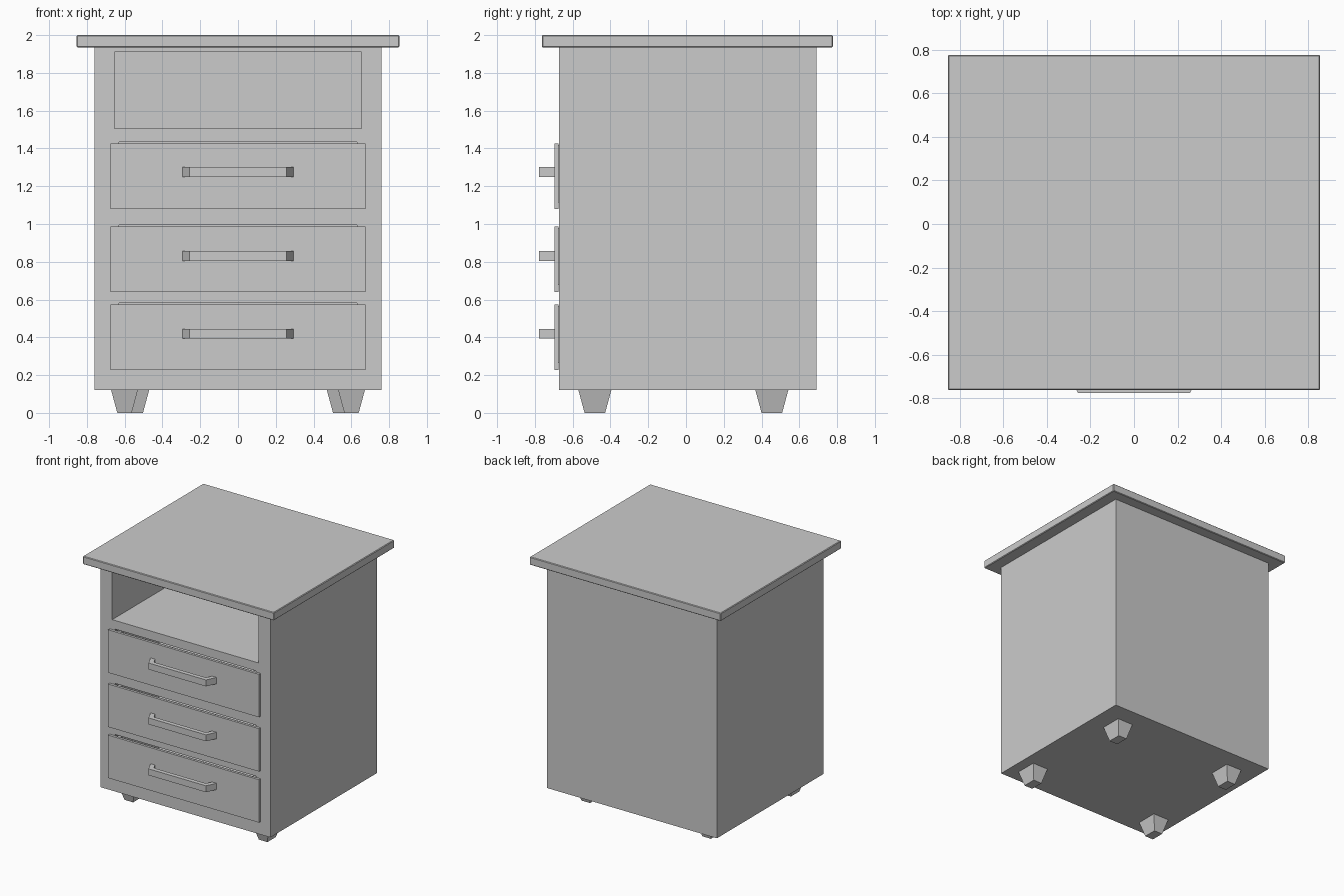
import bpy, bmesh

if "Cube" in bpy.data.objects:
    bpy.data.objects.remove(bpy.data.objects["Cube"])


def link(name, bm):
    bmesh.ops.recalc_face_normals(bm, faces=bm.faces)
    mesh = bpy.data.meshes.new(name)
    bm.to_mesh(mesh)
    bm.free()
    obj = bpy.data.objects.new(name, mesh)
    bpy.context.scene.collection.objects.link(obj)
    return obj


def box(name, x, y, z, taper=0.0):
    """Box from (min, max) ranges; taper insets the bottom face."""
    bm = bmesh.new()
    bmesh.ops.create_cube(bm, size=1)
    for v in bm.verts:
        t = taper if v.co.z < 0 else 0.0
        for i, (lo, hi) in enumerate((x, y, z)):
            inset = t if i < 2 else 0.0
            v.co[i] = lo + inset if v.co[i] < 0 else hi - inset
    return link(name, bm)


def cut(target, cutter):
    cutter.hide_render = True
    cutter.hide_viewport = False
    cutter.display_type = 'WIRE'
    mod = target.modifiers.new("cut", 'BOOLEAN')
    mod.operation = 'DIFFERENCE'
    mod.solver = 'EXACT'
    mod.object = cutter
    bpy.context.view_layer.objects.active = target
    bpy.ops.object.modifier_apply(modifier=mod.name)
    bpy.data.objects.remove(cutter, do_unlink=True)


def handle(name, z0, z1, y_back, y_front):
    """Bracket-shaped pull: a U profile with slanted ends, extruded upward."""
    ym = y_front + 0.035
    right = [(0.257, y_front), (0.296, y_back), (0.257, y_back), (0.232, ym)]
    pts = right + [(-x, y) for x, y in reversed(right)]
    bm = bmesh.new()
    face = bm.faces.new([bm.verts.new((x, y, z0)) for x, y in pts])
    ext = bmesh.ops.extrude_face_region(bm, geom=[face])
    verts = [g for g in ext["geom"] if isinstance(g, bmesh.types.BMVert)]
    bmesh.ops.translate(bm, verts=verts, vec=(0, 0, z1 - z0))
    return link(name, bm)


# Carcass with an open shelf niche
FRONT = -0.672
body = box("cabinet_body", (-0.76, 0.76), (FRONT, 0.69), (0.122, 1.935))
cut(body, box("niche_cutter", (-0.655, 0.655), (-0.8, 0.62), (1.505, 1.91)))

# Overhanging top board with a tiny edge bevel
top = box("top_board", (-0.855, 0.855), (-0.763, 0.777), (1.935, 2.0))
bev = top.modifiers.new("edge", 'BEVEL')
bev.width = 0.005
bev.segments = 1

# Drawers: opening, tray, front panel and handle
for i, (z0, zh) in enumerate(((0.228, 0.393), (0.641, 0.805), (1.08, 1.249)), 1):
    z1 = z0 + 0.347
    cut(body, box("drawer_cutter", (-0.63, 0.63), (-0.8, 0.62), (z0 + 0.03, z1 + 0.008)))
    tray = box(f"drawer_tray_{i}", (-0.62, 0.62), (-0.685, 0.60), (z0 + 0.035, z1 - 0.01))
    cut(tray, box("tray_cutter", (-0.59, 0.59), (-0.655, 0.57), (z0 + 0.065, z1 + 0.2)))
    box(f"drawer_front_{i}", (-0.675, 0.675), (-0.696, -0.675), (z0, z1))
    handle(f"drawer_handle_{i}", zh, zh + 0.052, -0.694, -0.777)

# Tapered feet, the rear pair set closer together
for side, s in (("left", -1), ("right", 1)):
    for place, xi, y in (("front", 0.53, (-0.57, -0.395)), ("rear", 0.47, (0.367, 0.542))):
        x = sorted((s * xi, s * (xi + 0.142)))
        box(f"{place}_{side}_foot", x, y, (0.0, 0.122), taper=0.033)
